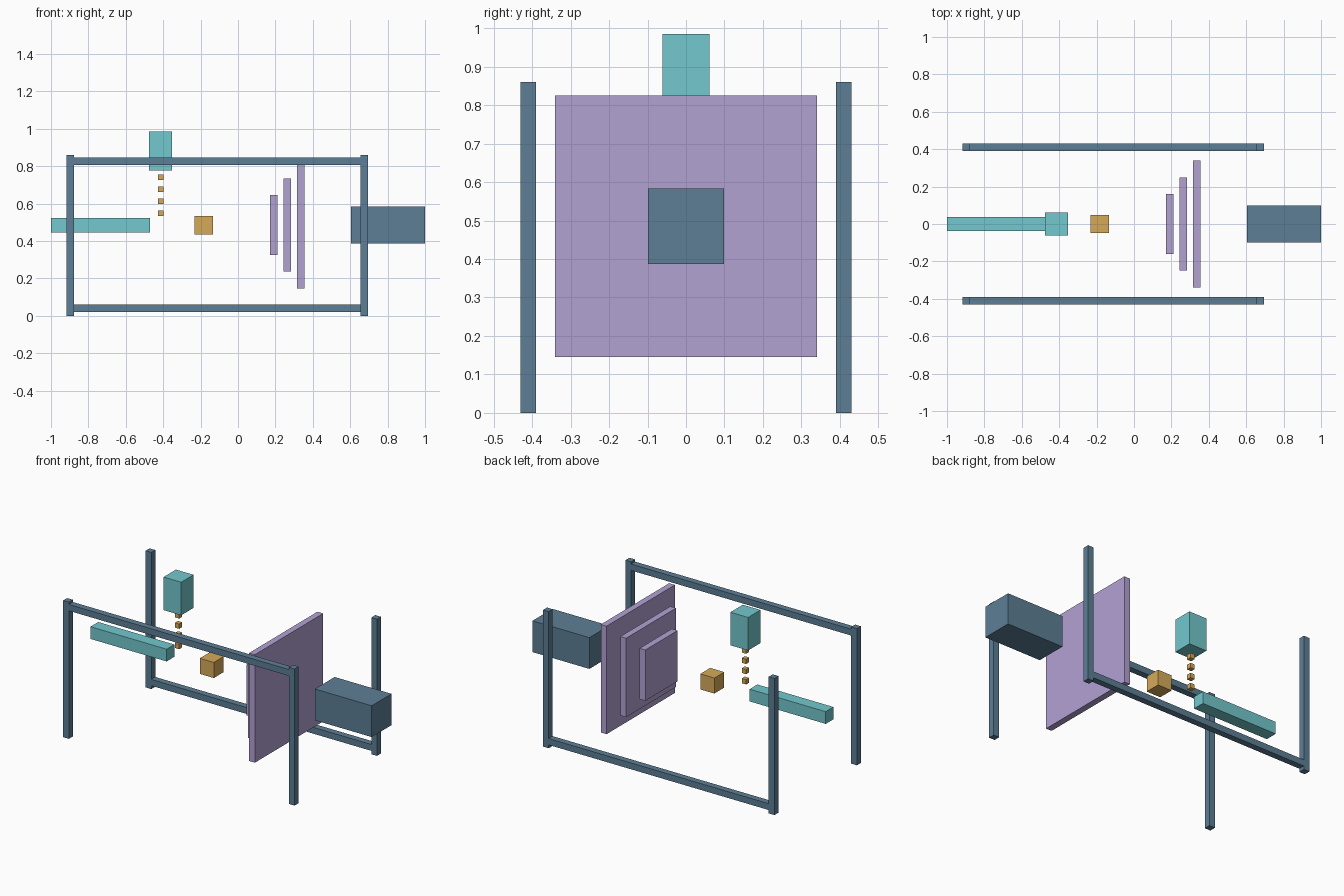
import bpy, bmesh

if "Cube" in bpy.data.objects:
    bpy.data.objects.remove(bpy.data.objects["Cube"])


def material(name, rgb):
    m = bpy.data.materials.new(name)
    m.diffuse_color = (*rgb, 1)
    m.use_nodes = True
    m.node_tree.nodes["Principled BSDF"].inputs["Base Color"].default_value = m.diffuse_color
    return m


SLATE = material("slate", (0.11, 0.21, 0.30))
TEAL = material("teal", (0.17, 0.58, 0.61))
AMBER = material("amber", (0.67, 0.40, 0.10))
LILAC = material("lilac", (0.45, 0.36, 0.65))


def box(name, centre, size, mat):
    bm = bmesh.new()
    bmesh.ops.create_cube(bm, size=1)
    bmesh.ops.scale(bm, vec=size, verts=bm.verts)
    mesh = bpy.data.meshes.new(name)
    bm.to_mesh(mesh)
    bm.free()
    mesh.materials.append(mat)
    ob = bpy.data.objects.new(name, mesh)
    ob.location = centre
    bpy.context.collection.objects.link(ob)
    return ob


AXIS_Z = 0.485          # height of the horizontal working axis
X_LEFT, X_RIGHT = -0.897, 0.675
BAR = 0.04

# Frame: four corner posts, a high rail in front and a low rail behind
for side, y, rail_z in (("front", -0.41, 0.826), ("back", 0.41, 0.041)):
    for end, x in (("left", X_LEFT), ("right", X_RIGHT)):
        box(f"{side}_{end}_post", (x, y, 0.43), (BAR, BAR, 0.86), SLATE)
    box(f"{side}_rail", ((X_LEFT + X_RIGHT) / 2, y, rail_z),
        (X_RIGHT - X_LEFT - BAR, BAR, BAR), SLATE)

# Horizontal tube and vertical feeder
box("horizontal_tube", (-0.735, 0, AXIS_Z), (0.53, 0.077, 0.077), TEAL)
box("top_feeder", (-0.414, 0, 0.881), (0.123, 0.123, 0.208), TEAL)

# Droplets falling from the feeder, and the target block
for i in range(4):
    box(f"droplet_{i + 1}", (-0.414, 0, 0.741 - 0.0643 * i), (0.03,) * 3, AMBER)
box("target_block", (-0.183, 0, AXIS_Z), (0.098,) * 3, AMBER)

# Three plates growing towards the right
for i, side in enumerate((0.32, 0.497, 0.68)):
    box(f"plate_{i + 1}", (0.191 + 0.0722 * i, 0, AXIS_Z), (BAR, side, side), LILAC)

# Rear housing
box("end_housing", (0.802, 0, AXIS_Z), (0.396, 0.197, 0.197), SLATE)
